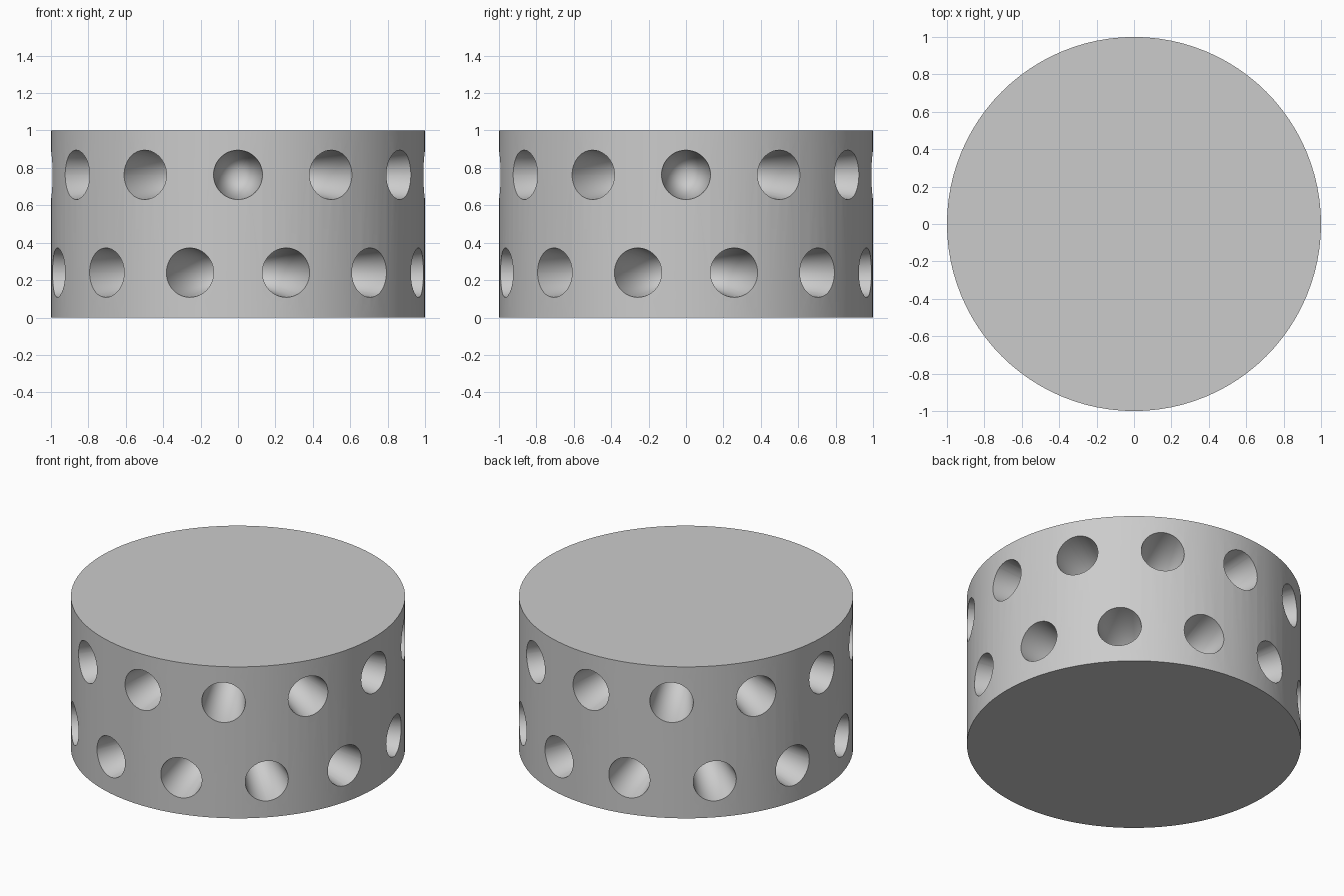
import bpy, bmesh, math
from mathutils import Matrix, Vector

if "Cube" in bpy.data.objects:
    bpy.data.objects.remove(bpy.data.objects["Cube"], do_unlink=True)

grey = bpy.data.materials.new("plain grey")
grey.use_nodes = True
colour = (0.6, 0.6, 0.6, 1)
grey.diffuse_color = colour
grey.node_tree.nodes["Principled BSDF"].inputs["Base Color"].default_value = colour

HOLES = 12
RIM = 0.132      # hole radius at the drum surface
TIP = 0.015      # distance of each cone tip from the drum axis
REACH = 1.1      # cutters run a little past the surface


def make_object(name, bm):
    mesh = bpy.data.meshes.new(name)
    bm.to_mesh(mesh)
    bm.free()
    obj = bpy.data.objects.new(name, mesh)
    bpy.context.collection.objects.link(obj)
    mesh.materials.append(grey)
    return obj


# Solid drum
bm = bmesh.new()
bmesh.ops.create_cone(bm, cap_ends=True, segments=96, radius1=1, radius2=1,
                      depth=1, matrix=Matrix.Translation((0, 0, 0.5)))
drum = make_object("drum", bm)

# Two staggered rings of conical bores, all tapering to the axis
bm = bmesh.new()
length = REACH - TIP
for height, offset in ((0.763, 0), (0.24, 0.5)):
    for i in range(HOLES):
        angle = (i + offset) * math.tau / HOLES
        out = Vector((math.cos(angle), math.sin(angle), 0))
        centre = out * (TIP + length / 2) + Vector((0, 0, height))
        turn = out.to_track_quat('-Z', 'Y').to_matrix().to_4x4()
        bmesh.ops.create_cone(bm, cap_ends=True, segments=48,
                              radius1=RIM * length / (1 - TIP), radius2=0,
                              depth=length, matrix=Matrix.Translation(centre) @ turn)
bmesh.ops.remove_doubles(bm, verts=bm.verts, dist=1e-5)
cutter = make_object("bore_cutter", bm)

# Cut the bores and remove the helper
cut = drum.modifiers.new("bores", 'BOOLEAN')
cut.operation = 'DIFFERENCE'
cut.solver = 'EXACT'
cut.object = cutter
bpy.ops.object.select_all(action='DESELECT')
drum.select_set(True)
bpy.context.view_layer.objects.active = drum
bpy.ops.object.modifier_apply(modifier=cut.name)
bpy.data.objects.remove(cutter, do_unlink=True)

# Smooth round surfaces, crisp rims
bpy.ops.object.shade_smooth_by_angle(angle=math.radians(30))
